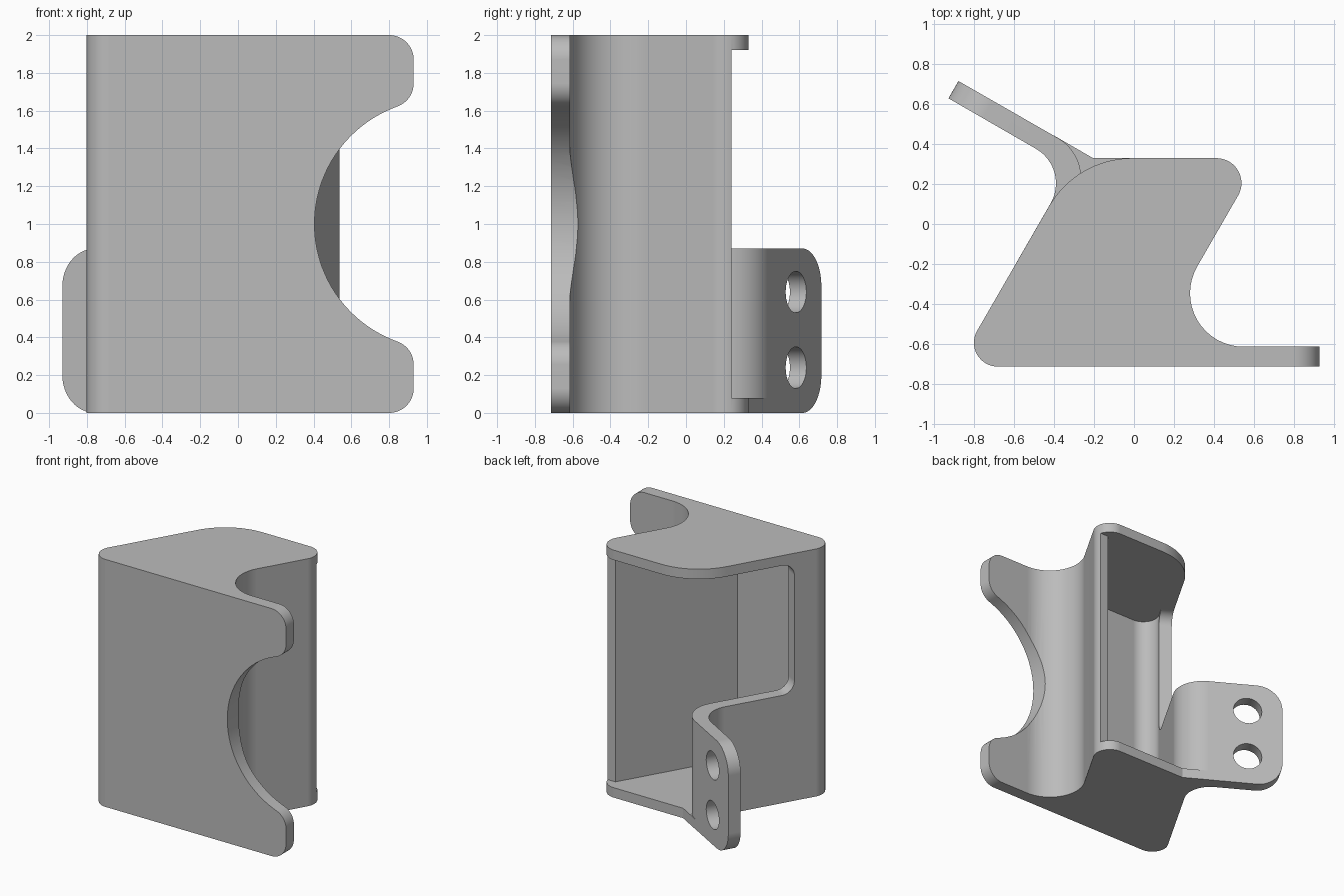
import bpy, bmesh, math
from mathutils import Vector

if "Cube" in bpy.data.objects:
    bpy.data.objects.remove(bpy.data.objects["Cube"])

X, Y, Z = Vector((1, 0, 0)), Vector((0, 1, 0)), Vector((0, 0, 1))
SLOPE = math.tan(math.radians(30))
WALL_DIR = Vector((0.5, math.sqrt(0.75), 0))      # along the slanted walls
TAB_DIR = Vector((-math.sqrt(0.75), 0.5, 0))      # along the mounting tab, to its tip

grey = bpy.data.materials.new("metal_grey")
grey.use_nodes = True
colour = (0.5, 0.5, 0.5, 1)
grey.diffuse_color = colour
grey.node_tree.nodes["Principled BSDF"].inputs["Base Color"].default_value = colour


def rounded(corners, steps=16):
    """Outline from (x, y, radius) corners, each replaced by a tangent arc."""
    out = []
    for i, (x, y, r) in enumerate(corners):
        p = Vector((x, y))
        if not r:
            out.append(p)
            continue
        a = (Vector(corners[i - 1][:2]) - p).normalized()
        b = (Vector(corners[(i + 1) % len(corners)][:2]) - p).normalized()
        half = a.angle(b) / 2
        centre = p + (a + b).normalized() * r / math.sin(half)
        start = p + a * r / math.tan(half) - centre
        end = p + b * r / math.tan(half) - centre
        total = start.angle(end)
        for k in range(steps + 1):
            t = k / steps
            out.append(centre + (start * math.sin((1 - t) * total)
                                 + end * math.sin(t * total)) / math.sin(total))
    return out


def prism(name, pts, near, far, origin=Vector(), u=X, v=Y):
    """Extrude an outline drawn in the u, v plane along u x v."""
    n = u.cross(v)
    bm = bmesh.new()
    rings = [[bm.verts.new(origin + u * p[0] + v * p[1] + n * d) for p in pts]
             for d in (near, far)]
    bm.faces.new(rings[0])
    bm.faces.new(rings[1])
    for i in range(len(pts)):
        bm.faces.new((rings[0][i - 1], rings[0][i], rings[1][i], rings[1][i - 1]))
    bmesh.ops.recalc_face_normals(bm, faces=bm.faces)
    mesh = bpy.data.meshes.new(name)
    bm.to_mesh(mesh)
    bm.free()
    mesh.materials.append(grey)
    obj = bpy.data.objects.new(name, mesh)
    bpy.context.collection.objects.link(obj)
    return obj


def combine(target, tool, operation="DIFFERENCE"):
    """Apply a boolean and discard the tool."""
    mod = target.modifiers.new("combine", "BOOLEAN")
    mod.operation, mod.solver, mod.object = operation, "EXACT", tool
    bpy.ops.object.select_all(action="DESELECT")
    bpy.context.view_layer.objects.active = target
    target.select_set(True)
    bpy.ops.object.modifier_apply(modifier=mod.name)
    bpy.data.objects.remove(tool)


def circle(x, y, r, first=0, last=360, steps=40):
    return [(x + r * math.cos(math.radians(first + (last - first) * i / steps)),
             y + r * math.sin(math.radians(first + (last - first) * i / steps)))
            for i in range(steps + (last - first < 360))]


# Housing block: slanted plan with a front lip
body = prism("bracket_housing", rounded([
    (0.93, -0.715, 0), (-0.89, -0.715, 0.12), (-0.287, 0.33, 0.48),
    (0.63, 0.33, 0.125), (0.085, -0.615, 0.268), (0.93, -0.615, 0)]), 0, 2)

# Hollow interior, open at the back, leaving a floor and a roof
inner_x = 0.5145 + SLOPE * (1 - 0.33)
combine(body, prism("cavity_cutter", rounded([
    (-0.717, -0.615, 0.12), (-0.031, -0.615, 0), (inner_x, 1, 0),
    (-1, 1, 0), (-1, 0.789, 0), (-0.181, 0.316, 0.23)]), 0.08, 1.92))
combine(body, prism("back_cutter", [(-0.2, 0.24), (1, 0.24), (1, 1), (-0.2, 1)], 0.08, 1.92))

# Window in the slanted wall, above the mounting tab
combine(body, prism("window_cutter", rounded([
    (0, 0.87, 0.1), (1.2, 0.87, 0), (1.2, 1.92, 0), (0, 1.92, 0.1)]),
    -0.2, 0.2, Vector((-0.70, -0.385, 0)), WALL_DIR, Z))

# Round notch and rounded corners of the front lip
arc = circle(1.065, 1, 0.66, 112, 248)
upper = [(1.2, 2.2, 0), (0.8, 2.2, 0), (0.8, 2, 0), (0.93, 2, 0.13), (0.93, 1.657, 0.13)]
lower = [(x, 2 - z, r) for x, z, r in reversed(upper)]
notch = rounded(upper + [(x, z, 0) for x, z in arc] + lower)
combine(body, prism("notch_cutter", notch, 0.45, 1, u=X, v=Z))

# Mounting tab: wall strip that bends outward
tip = Vector((-0.93, 0.63, 0))
across = WALL_DIR * 0.1
outer_tip = tip + across
tab = prism("mounting_tab", rounded([
    (-0.60, -0.212, 0), (-0.318, 0.277, 0.2), (tip.x, tip.y, 0),
    (outer_tip.x, outer_tip.y, 0), (-0.181, 0.316, 0.23),
    (-0.5134, -0.262, 0)]), -0.1, 1)
combine(tab, prism("tab_outline", rounded([
    (0, 0, 0.2), (0, 0.87, 0.2), (-2, 0.87, 0), (-2, 0, 0)]),
    -2, 2, tip, TAB_DIR, Z), "INTERSECT")
for height in (0.24, 0.64):
    combine(tab, prism("hole_cutter", circle(-0.27, height, 0.11),
                       -0.4, 0.4, tip, TAB_DIR, Z))
combine(body, tab, "UNION")

# Floor gusset joining the tab
combine(body, prism("floor_gusset", [
    (0, 0.33), (-0.205, 0.33), (-0.4, 0.4426), (-0.42, 0.4), (-0.33, 0.2), (0, 0.1)],
    0, 0.08), "UNION")

# Smooth bends with crisp edges
bpy.ops.object.select_all(action="DESELECT")
bpy.context.view_layer.objects.active = body
body.select_set(True)
bpy.ops.object.shade_smooth_by_angle(angle=math.radians(30))
weighted = body.modifiers.new("clean_shading", "WEIGHTED_NORMAL")
weighted.keep_sharp = True
